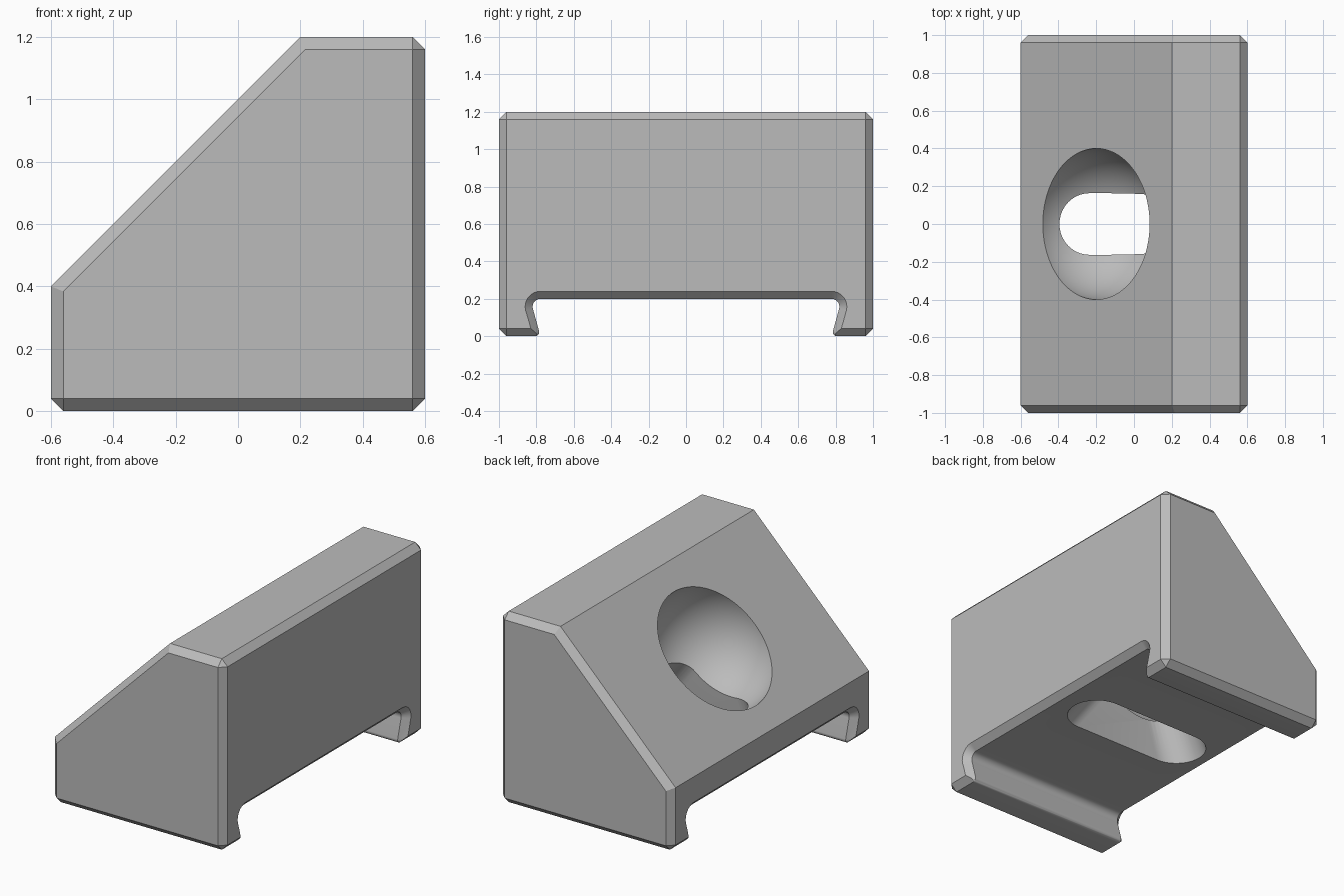
import bpy, bmesh
from math import pi, cos, sin, radians
from mathutils import Vector

if "Cube" in bpy.data.objects:
    bpy.data.objects.remove(bpy.data.objects["Cube"], do_unlink=True)

grey = bpy.data.materials.new("plain_grey")
grey.use_nodes = True
GREY = (0.5, 0.5, 0.5, 1)
grey.diffuse_color = GREY
grey.node_tree.nodes["Principled BSDF"].inputs["Base Color"].default_value = GREY

CHAMFER = 0.04


def make_object(name, bm):
    bmesh.ops.recalc_face_normals(bm, faces=bm.faces)
    mesh = bpy.data.meshes.new(name)
    bm.to_mesh(mesh)
    bm.free()
    mesh.materials.append(grey)
    obj = bpy.data.objects.new(name, mesh)
    bpy.context.collection.objects.link(obj)
    return obj


def loft(bm, sections):
    """Skin closed rings with equal point counts and cap both ends."""
    rings = [[bm.verts.new(p) for p in s] for s in sections]
    for a, b in zip(rings, rings[1:]):
        for i in range(len(a)):
            j = (i + 1) % len(a)
            bm.faces.new((a[i], a[j], b[j], b[i]))
    bm.faces.new(rings[0])
    bm.faces.new(rings[-1])


def arc(cx, cy, r, start, end, steps):
    angles = [radians(start + (end - start) * i / steps) for i in range(steps + 1)]
    return [(cx + r * cos(a), cy + r * sin(a)) for a in angles]


# Wedge body: side profile drawn through the length, outer edges chamfered
side = [(-0.6, 0), (0.6, 0), (0.6, 1.2), (0.2, 1.2), (-0.6, 0.4)]
bm = bmesh.new()
loft(bm, [[(x, y, z) for x, z in side] for y in (-1, 1)])


def is_chamfered(edge):
    a, b = (v.co for v in edge.verts)
    if abs(a.y - b.y) < 0.1:
        return True                      # outline of an end face
    return a.z < 0.01 or (a.z > 1.19 and a.x > 0.5)


bmesh.ops.bevel(bm, geom=[e for e in bm.edges if is_chamfered(e)],
                offset=CHAMFER, segments=1, affect='EDGES', clamp_overlap=True)
body = make_object("wedge_body", bm)


# Dovetail groove cutter, flared at both mouths to chamfer them
def groove_section(x, d):
    foot = [(y + d, z) for y, z in arc(0.807, 0.022, 0.022, 270, 167, 6)]
    top = arc(0.778, 0.158, 0.042 + d, -13, 90, 10)
    half = [(0.807 + d, -0.1)] + foot + top
    ring = half + [(-y, z) for y, z in reversed(half)]
    return [(x, y, z) for y, z in ring]


bm = bmesh.new()
loft(bm, [groove_section(x, d) for x, d in
          ((-0.64, 0.08), (-0.56, 0), (0.56, 0), (0.64, 0.08))])
groove = make_object("groove_cutter", bm)

# Ball-shaped recess centred on the slope
bm = bmesh.new()
bmesh.ops.create_uvsphere(bm, u_segments=96, v_segments=48, radius=0.4)
bmesh.ops.translate(bm, verts=bm.verts, vec=Vector((-0.2, 0, 0.8)))
bowl = make_object("bowl_cutter", bm)


# Round-ended slot from the recess to the groove, widening downwards
def slot_section(z):
    h = z - 0.2
    left, right, r = -0.5 + 0.42 * h, 0.46 - 0.78 * h, 0.175 - 0.05 * h
    ring = arc(right - r, 0, r, -90, 90, 20) + arc(left + r, 0, r, 90, 270, 20)
    return [(x, y, z) for x, y in ring]


bm = bmesh.new()
loft(bm, [slot_section(0.12), slot_section(0.7)])
slot = make_object("slot_cutter", bm)

# Cut the openings
for cutter in (groove, bowl, slot):
    mod = body.modifiers.new(cutter.name, 'BOOLEAN')
    mod.operation = 'DIFFERENCE'
    mod.solver = 'EXACT'
    mod.object = cutter
bpy.context.view_layer.objects.active = body
body.select_set(True)
for mod in list(body.modifiers):
    bpy.ops.object.modifier_apply(modifier=mod.name)
for cutter in (groove, bowl, slot):
    bpy.data.objects.remove(cutter, do_unlink=True)
bpy.ops.object.shade_smooth_by_angle(angle=radians(25))
